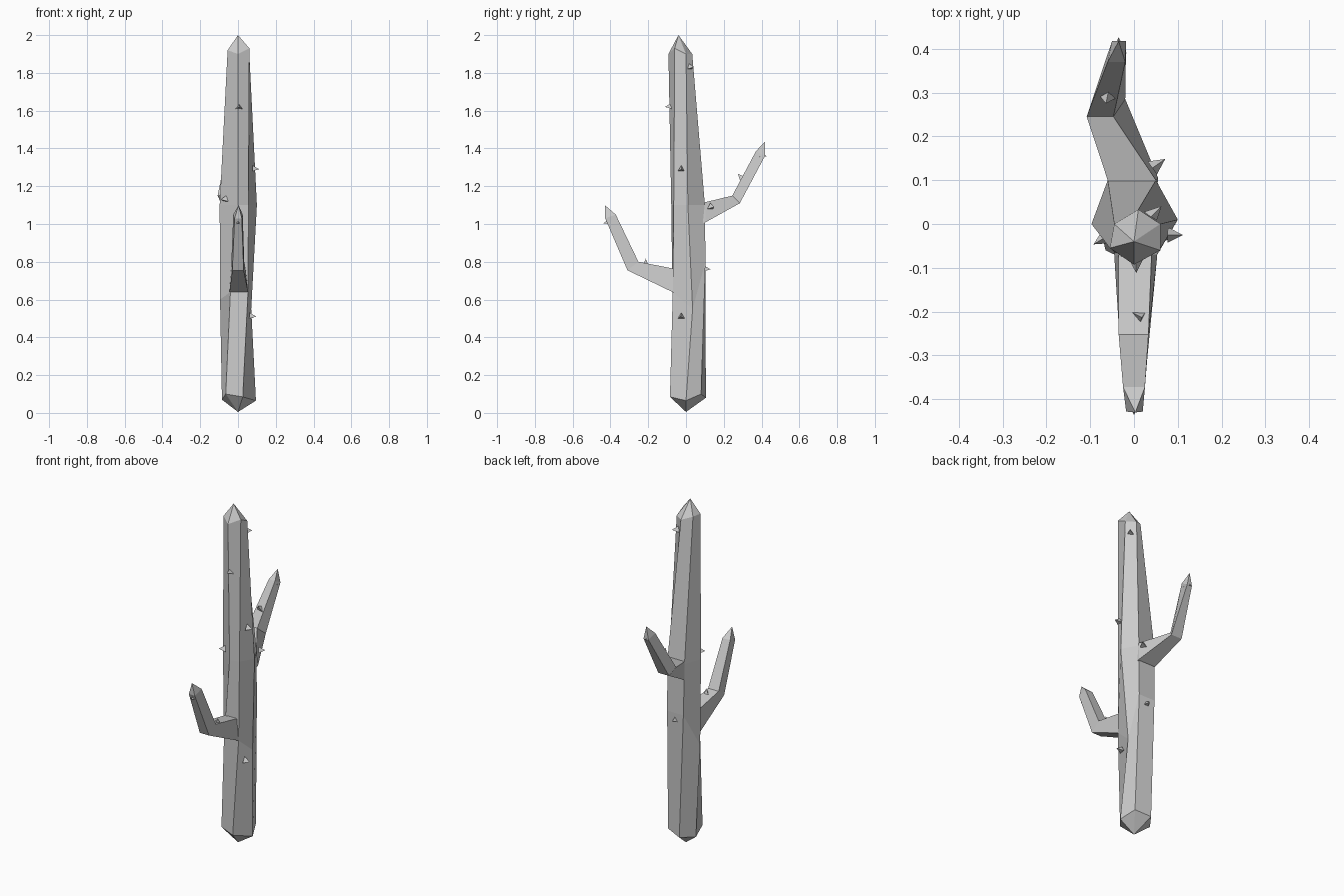
import bpy, bmesh
from mathutils import Vector

if "Cube" in bpy.data.objects:
    bpy.data.objects.remove(bpy.data.objects["Cube"])


def loft(name, rings, start=None, end=None):
    """Skin equal-sized rings; close each end with a point or a flat cap."""
    bm = bmesh.new()
    loops = [[bm.verts.new(p) for p in r] for r in rings]
    n = len(loops[0])
    for a, b in zip(loops, loops[1:]):
        for i in range(n):
            j = (i + 1) % n
            bm.faces.new((a[i], a[j], b[j], b[i]))
    for loop, tip in ((loops[0], start), (loops[-1], end)):
        if tip:
            v = bm.verts.new(tip)
            for i in range(n):
                bm.faces.new((loop[i], loop[(i + 1) % n], v))
        else:
            bm.faces.new(loop)
    bmesh.ops.recalc_face_normals(bm, faces=bm.faces)
    mesh = bpy.data.meshes.new(name)
    bm.to_mesh(mesh)
    bm.free()
    ob = bpy.data.objects.new(name, mesh)
    bpy.context.collection.objects.link(ob)
    return ob


def arm(name, sections, tip):
    """Each section: lower edge (x0, x1, y, z), upper edge (x0, x1, y, z)."""
    rings = [[(a, y, z), (b, y, z), (d, v, w), (c, v, w)]
             for (a, b, y, z), (c, d, v, w) in sections]
    return loft(name, rings, end=tip)


# Six-sided trunk, pointed at both ends
base = [(.095, 0, .065), (.06, .08, .1), (-.03, .105, .08),
        (-.085, .03, .07), (-.065, -.06, .1), (.025, -.085, .085)]
waist = [(.07, .035, .55), (.05, .103, .8), (-.055, .103, .8),
         (-.095, .005, .6), (-.04, -.072, .64), (.053, -.07, .64)]
shoulder = [(.1, .01, 1.1), (.05, .1, 1.1), (-.06, .1, 1.1),
            (-.097, 0, 1.1), (0, -.078, 1.1), (.055, -.065, 1.1)]
crown = [(.06, 0, 1.9), (.01, .033, 1.9), (-.045, 0, 1.92),
         (-.055, -.055, 1.92), (0, -.093, 1.9), (.06, -.06, 1.93)]
loft("trunk", [base, waist, shoulder, crown], (0, 0, .005), (0, -.04, 2))

# Bent side arms, rooted inside the trunk
arm("front_arm", [
    ((-.045, .053, -.03, .63), (-.03, .035, -.03, .775)),
    ((-.045, .053, -.072, .64), (-.035, .04, -.072, .765)),
    ((-.03, .03, -.31, .755), (-.035, .033, -.252, .80)),
    ((-.018, .02, -.428, 1.03), (-.025, .025, -.372, 1.05)),
], (.003, -.43, 1.1))
arm("back_arm", [
    ((-.05, .05, .05, .99), (-.055, .05, .05, 1.105)),
    ((-.06, .055, .105, 1.01), (-.06, .05, .1, 1.115)),
    ((-.09, -.02, .285, 1.11), (-.108, -.047, .245, 1.15)),
    ((-.05, -.018, .418, 1.36), (-.06, -.02, .37, 1.385)),
], (-.035, .417, 1.435))

# Small three-sided spines: base position and direction
spines = [
    ((.005, -.08, 1.62), (0, -1, 0)), ((.08, -.025, 1.29), (1, 0, 0)),
    ((-.065, -.03, 1.13), (-1, -.6, 0)), ((.065, -.025, .51), (1, -.1, 0)),
    ((.04, .018, 1.83), (1, 1, 0)), ((0, .098, .76), (0, 1, 0)),
    ((.045, .13, 1.09), (1, .7, 0)), ((-.06, .295, 1.24), (-.1, -.5, .6)),
    ((-.035, .395, 1.365), (0, 1, -.2)), ((.012, -.21, .785), (.2, -.1, 1)),
    ((0, -.405, 1.01), (0, -1, -.2)),
]
for i, (pos, direction) in enumerate(spines):
    bpy.ops.mesh.primitive_cone_add(vertices=3, radius1=.021, radius2=0,
                                    depth=.036)
    ob = bpy.context.object
    ob.name = f"spine_{i + 1}"
    d = Vector(direction).normalized()
    ob.rotation_mode = 'QUATERNION'
    ob.rotation_quaternion = d.to_track_quat('Z', 'Y')
    ob.location = Vector(pos) + d * .014
